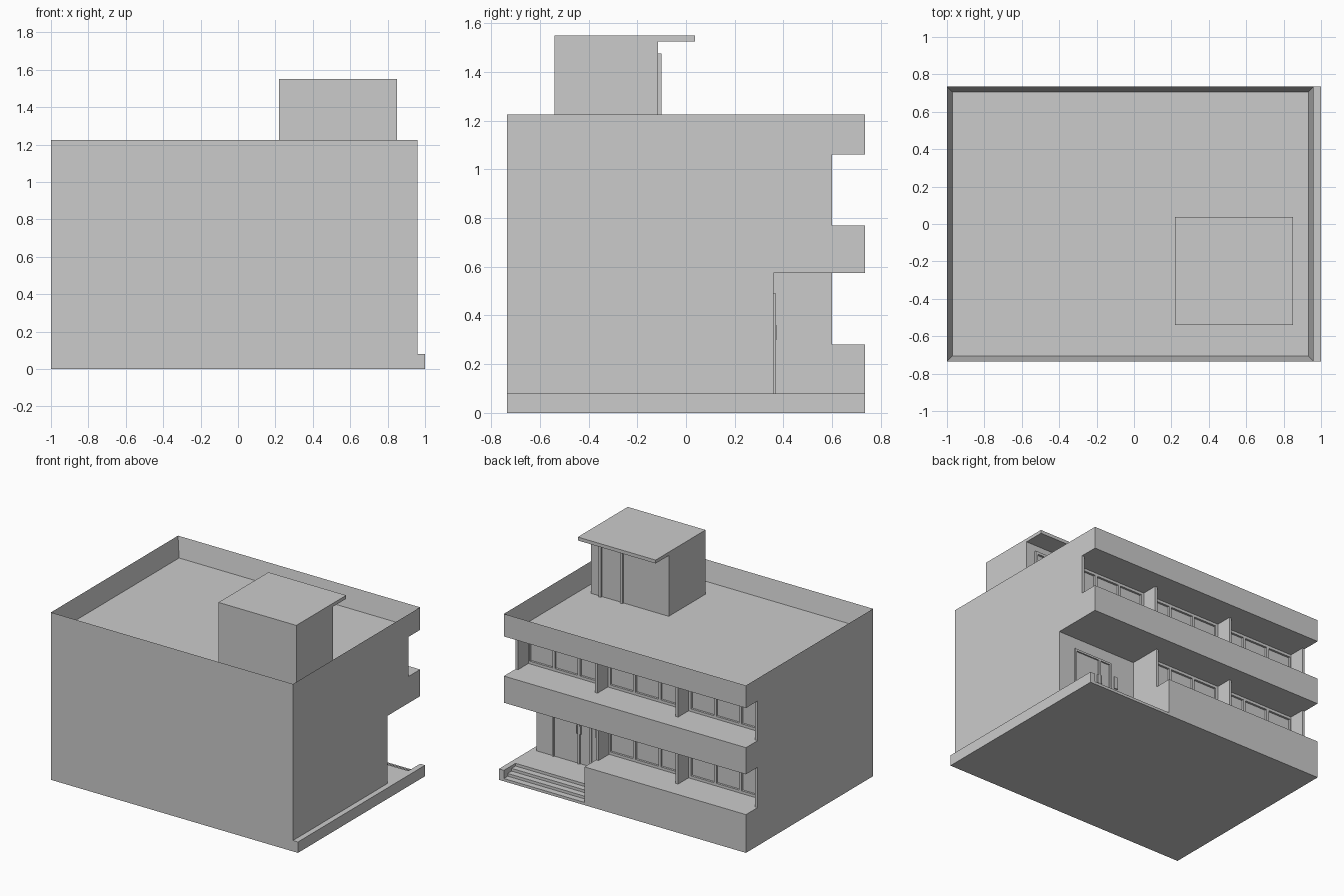
import bpy, bmesh

if "Cube" in bpy.data.objects:
    bpy.data.objects.remove(bpy.data.objects["Cube"])

grey = bpy.data.materials.new("plain grey")
grey.diffuse_color = (0.6, 0.6, 0.6, 1)
grey.use_nodes = True
grey.node_tree.nodes["Principled BSDF"].inputs["Base Color"].default_value = grey.diffuse_color


def finish(bm, name):
    bmesh.ops.recalc_face_normals(bm, faces=bm.faces)
    me = bpy.data.meshes.new(name)
    bm.to_mesh(me)
    bm.free()
    me.materials.append(grey)
    ob = bpy.data.objects.new(name, me)
    bpy.context.collection.objects.link(ob)
    return ob


def add_box(bm, x0, x1, y0, y1, z0, z1):
    vs = bmesh.ops.create_cube(bm, size=1)["verts"]
    for v in vs:
        v.co.x = x1 if v.co.x > 0 else x0
        v.co.y = y1 if v.co.y > 0 else y0
        v.co.z = z1 if v.co.z > 0 else z0


def box(name, *dims):
    bm = bmesh.new()
    add_box(bm, *dims)
    return finish(bm, name)


def extrude_x(name, profile, x0, x1):
    bm = bmesh.new()
    face = bm.faces.new([bm.verts.new((x0, y, z)) for y, z in profile])
    ext = bmesh.ops.extrude_face_region(bm, geom=[face])["geom"]
    bmesh.ops.translate(bm, vec=(x1 - x0, 0, 0),
                        verts=[e for e in ext if isinstance(e, bmesh.types.BMVert)])
    return finish(bm, name)


def frame(name, xs, y, z0, z1, t=0.02, depth=0.015, sill=True):
    """Uprights centred on each x, with a head rail and optional bottom rail."""
    bm = bmesh.new()
    for x in xs:
        add_box(bm, x - t / 2, x + t / 2, y, y + depth, z0, z1)
    for a, b in zip(xs, xs[1:]):
        add_box(bm, a + t / 2, b - t / 2, y, y + depth, z1 - t, z1)
        if sill:
            add_box(bm, a + t / 2, b - t / 2, y, y + depth, z0, z0 + t)
    return finish(bm, name)


L, R, F, B = -1.0, 0.96, -0.735, 0.735     # outer walls
GLASS, FIN, DOOR = 0.465, 0.60, 0.36       # depths on the recessed facade
BAY = (R - L) / 3
X1, X2 = L + BAY, L + 2 * BAY              # bay divisions

# Solid storeys behind the facade
box("ground_storey", L, R, F, DOOR, 0, 0.575)
box("ground_window_wall", L, X2 - 0.02, DOOR, GLASS, 0, 0.575)
box("upper_storey", L, R, F, GLASS, 0.575, 1.07)

# Projecting bands
box("ground_band", L, X2, GLASS, B, 0, 0.28)
box("middle_band", L, R, DOOR, B, 0.575, 0.77)

# Roof with a sunken deck inside the parapet
bm = bmesh.new()
add_box(bm, L, R, F, B, 1.06, 1.225)
bm.normal_update()
top = max(bm.faces, key=lambda f: f.calc_center_median().z)
bmesh.ops.inset_region(bm, faces=[top], thickness=0.04)
bmesh.ops.translate(bm, verts=top.verts[:], vec=(0, 0, -0.145))
finish(bm, "roof_parapet")

# Fins and end walls between the bays
for i, x in enumerate((L, X1 - 0.01, X2 - 0.01, R - 0.02)):
    box(f"upper_fin_{i}", x, x + 0.02, GLASS, FIN, 0.77, 1.06)
for i, x in enumerate((L, X1 - 0.01)):
    box(f"ground_fin_{i}", x, x + 0.02, GLASS, FIN, 0.28, 0.575)
box("porch_side_wall", X2 - 0.02, X2, DOOR, FIN, 0, 0.575)

# Window frames, three panes per bay
for b in range(3):
    xs = [L + b * BAY + 0.02 + i * (BAY - 0.04) / 3 for i in range(4)]
    frame(f"upper_window_frame_{b}", xs, GLASS, 0.77, 1.06)
    if b < 2:
        frame(f"ground_window_frame_{b}", xs, GLASS, 0.28, 0.575)

# Plinth strip along the side, porch floor and steps
box("side_plinth", R, 1.0, F, B, 0, 0.08)
steps = [(DOOR, 0), (DOOR, 0.08), (0.6, 0.08)]
for i in range(3):
    y, z = 0.6 + 0.045 * i, 0.06 - 0.02 * i
    steps += [(y, z), (y + 0.045, z)]
steps.append((B, 0))
extrude_x("porch_steps", steps, X2, R)

# Entrance door with handles and a wall panel
frame("entrance_frame", [0.515, 0.61, 0.82], DOOR, 0.08, 0.49, t=0.015, depth=0.01, sill=False)
for i, x in enumerate((0.592, 0.622)):
    box(f"door_handle_{i}", x, x + 0.008, DOOR, DOOR + 0.012, 0.30, 0.36)
box("entry_panel", 0.45, 0.48, DOOR, DOOR + 0.008, 0.31, 0.40)

# Rooftop stair house with overhanging slab and door
box("stair_house", 0.22, 0.85, -0.54, -0.115, 1.075, 1.525)
box("stair_house_roof", 0.22, 0.85, -0.54, 0.037, 1.525, 1.55)
frame("stair_house_door_frame", [0.595, 0.77], -0.115, 1.08, 1.475, t=0.02, depth=0.015, sill=False)
